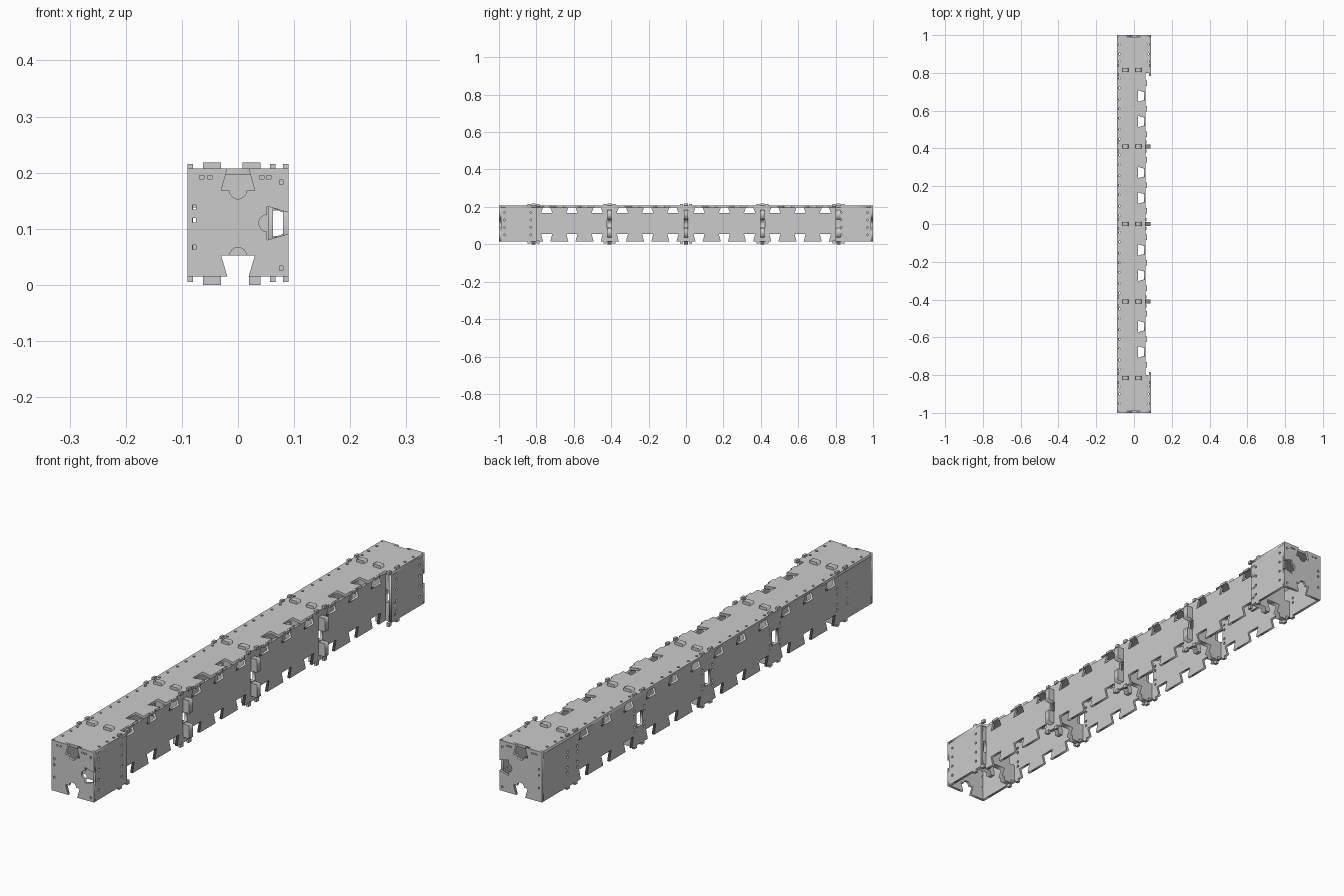
import bpy
from math import sin, cos, pi
from mathutils import Matrix

if "Cube" in bpy.data.objects:
    bpy.data.objects.remove(bpy.data.objects["Cube"])

AXES = {"top": ((1, 0, 0), (0, 1, 0), (0, 0, 1)),
        "side": ((0, 1, 0), (0, 0, 1), (1, 0, 0)),
        "end": ((1, 0, 0), (0, 0, 1), (0, -1, 0))}


def dovetail(depth, circle=False):
    pts = [(-.019, 0), (-.03, -depth)]
    if circle:
        pts += [(-.015 * cos(pi * i / 8), -depth - .015 * sin(pi * i / 8)) for i in range(9)]
    return pts + [(.03, -depth), (.019, 0)]


def tab(width, height):
    return [(-width / 2, 0), (-width / 2, height), (width / 2, height), (width / 2, 0)]


def edge(a, b, features=()):
    """Axis-parallel edge of a counter-clockwise outline; each feature is (coordinate, shape)."""
    k = 0 if abs(b[0] - a[0]) > abs(b[1] - a[1]) else 1
    s = 1 if b[k] > a[k] else -1
    dx, dy = (s, 0) if k == 0 else (0, s)
    pts = [a]
    for c, shape in sorted(features, key=lambda f: f[0] * s):
        base = [a[0], a[1]]
        base[k] = c
        pts += [(base[0] + dx * t + dy * n, base[1] + dy * t - dx * n) for t, n in shape]
    return pts


def rect(u, v, w, h):
    return [(u - w/2, v - h/2), (u + w/2, v - h/2), (u + w/2, v + h/2), (u - w/2, v + h/2)]


def bolt(u, v, r=.005):
    return [(u + r * cos(pi * i / 4), v + r * sin(pi * i / 4)) for i in range(8)]


def plate(name, loops, thickness, kind, offset):
    """Flat sheet: first loop is the outline, the others are holes."""
    curve = bpy.data.curves.new(name, "CURVE")
    curve.dimensions = "2D"
    curve.fill_mode = "BOTH"
    curve.extrude = thickness / 2
    for loop in loops:
        sp = curve.splines.new("POLY")
        sp.points.add(len(loop) - 1)
        for p, (u, v) in zip(sp.points, loop):
            p.co = (u, v, 0, 1)
        sp.use_cyclic_u = True
    ob = bpy.data.objects.new(name, curve)
    bpy.context.collection.objects.link(ob)
    ob.matrix_world = Matrix.Translation(offset) @ Matrix(AXES[kind]).transposed().to_4x4()
    bpy.ops.object.select_all(action="DESELECT")
    ob.select_set(True)
    bpy.context.view_layer.objects.active = ob
    bpy.ops.object.convert(target="MESH")
    bpy.context.object.data.shade_flat()


def box(name, center, size):
    bpy.ops.mesh.primitive_cube_add(size=1, location=center)
    ob = bpy.context.object
    ob.name = name
    ob.scale = size


BAYS = (-.61, -.205, .205, .61)
RIBS = (-.815, -.41, 0, .41, .815)
Z0, Z1, Z2 = .015, .197, .207
side_notches = [b + d for b in BAYS for d in (-.135, 0, .135)]
top_notches = [b + d for b in BAYS for d in (-.0675, .0675)]

# top sheet with staggered dovetails and rows of bolt holes
outline = (edge((-.09, -.99), (.09, -.99)) + [(.09, -.99), (.09, -.8)]
           + edge((.062, -.8), (.062, .8), [(y, dovetail(.042)) for y in top_notches])
           + [(.062, .8), (.09, .8), (.09, .99), (-.09, .99)])
holes = [bolt(-.077, b + d) for b in BAYS for d in (-.16, -.11, -.05, 0, .05, .11, .16)]
holes += [bolt(x, s * y) for s in (-1, 1) for y in (.86, .9, .95) for x in (-.077, .077)]
plate("top_sheet", [outline] + holes, Z2 - Z1, "top", (0, 0, (Z1 + Z2) / 2))


def side_outline(half):
    return (edge((-half, Z0), (half, Z0), [(y, dovetail(.04)) for y in side_notches])
            + [(half, Z0)]
            + edge((half, Z1), (-half, Z1), [(y, dovetail(.029)) for y in side_notches])
            + [(-half, Z1)])


# left long sheet, with slots and bolts at the ribs
holes = [rect(y, .11, .036, .055) for y in RIBS[1:4]]
holes += [bolt(y + d, z) for y in RIBS for d in (-.03, .03) for z in (.07, .09, .13, .15)]
plate("left_sheet", [side_outline(.99)] + holes, .01, "side", (-.085, 0, 0))

# right long sheet, set inward
holes = [rect(y, .11, .026, .04) for y in RIBS[1:4]]
plate("right_sheet", [side_outline(.805)] + holes, .01, "side", (.057, 0, 0))

# end box side panels
for s in (-1, 1):
    pts = rect(s * .895, (Z0 + Z1) / 2, .19, Z1 - Z0)
    holes = [bolt(s * y, z) for y in (.83, .97) for z in (.05, .09, .13, .17)]
    plate("end_box_panel", [pts] + holes, .01, "side", (.085, 0, 0))

# end plates with three dovetails and keyhole arcs
for s in (-1, 1):
    pts = (edge((-.09, Z0), (.09, Z0), [(0, dovetail(.037, True))])
           + edge((.09, Z0), (.09, Z2), [(.11, dovetail(.038, True))])
           + edge((.09, Z2), (-.09, Z2), [(0, dovetail(.039, True))]) + [(-.09, Z2)])
    holes = [rect(-.078, z, .006, .008) for z in (.067, .115, .138)]
    holes += [rect(.077, z, .006, .008) for z in (.03, .183)]
    holes += [rect(x, .192, .008, .006) for x in (-.065, -.05, .042, .055)]
    plate("end_plate", [pts] + holes, .01, "end", (0, s * .995, 0))

# cross ribs with tabs through the sheets
for y in RIBS:
    outer = abs(y) > .7
    xr = .08 if outer else .052
    reach = .01 if outer else .036
    pts = (edge((-.08, Z0), (xr, Z0), [(0, dovetail(.037)), (-.046, tab(.032, .015)), (.024, tab(.01, .0)),
                                      (.03, tab(.02, .015))][:2] + [(.03, tab(.02, .015))])
           + edge((xr, Z0), (xr, Z1), [(.062, tab(.05, reach)), (.11, dovetail(.025) if outer else tab(.04, -.025)),
                                       (.158, tab(.05, reach))])
           + edge((xr, Z1), (-.08, Z1), [(.024, tab(.032, .021)), (-.046, tab(.032, .021))])
           + edge((-.08, Z1), (-.08, Z0), [(.11, tab(.055, -.025))]))
    plate("cross_rib", [pts], .022, "end", (0, y, 0))
    # locking pegs beside each rib
    for d in (-.024, .024):
        for x in (-.085, .062 if not outer else .085):
            box("lock_peg", (x, y + d, .209), (.01, .016, .012))
            box("lock_peg", (x, y + d, .012), (.01, .016, .014))

# small finger tabs along the upper right edge
for b in BAYS:
    for d in (-.135, 0, .135):
        box("edge_finger", (.065, b + d, .202), (.008, .03, .009))
